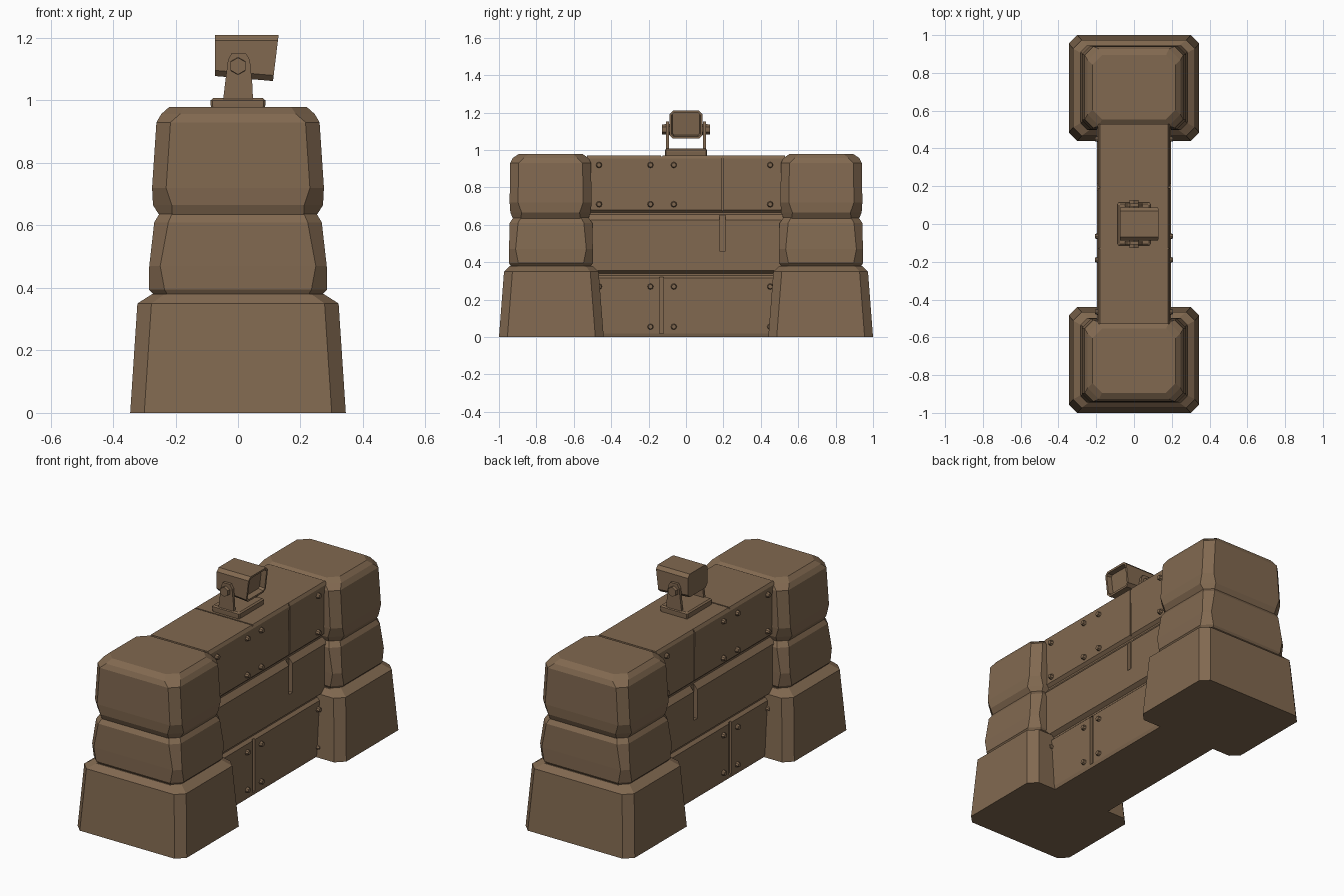
import bpy, bmesh, math
from mathutils import Matrix, Vector

if "Cube" in bpy.data.objects:
    bpy.data.objects.remove(bpy.data.objects["Cube"])

brown = bpy.data.materials.new("weathered brown")
brown.diffuse_color = (0.22, 0.14, 0.08, 1)
brown.use_nodes = True
brown.node_tree.nodes["Principled BSDF"].inputs["Base Color"].default_value = brown.diffuse_color


def finish(name, bm):
    bmesh.ops.recalc_face_normals(bm, faces=bm.faces)
    me = bpy.data.meshes.new(name)
    bm.to_mesh(me)
    bm.free()
    me.materials.append(brown)
    ob = bpy.data.objects.new(name, me)
    bpy.context.collection.objects.link(ob)
    return ob


def loft(name, rings, cy, sign):
    """Stack of chamfered rectangles: (z, half x, half y, corner cut)."""
    bm = bmesh.new()
    loops = []
    for z, hx, hy, c in rings:
        pts = [(hx, -hy + c), (hx, hy - c), (hx - c, hy), (-hx + c, hy),
               (-hx, hy - c), (-hx, -hy + c), (-hx + c, -hy), (hx - c, -hy)]
        loops.append([bm.verts.new((x, sign * (y + cy), z)) for x, y in pts])
    for a, b in zip(loops, loops[1:]):
        for i in range(8):
            j = (i + 1) % 8
            bm.faces.new((a[i], a[j], b[j], b[i]))
    bm.faces.new(loops[0])
    bm.faces.new(loops[-1])
    return finish(name, bm)


def extrude_y(name, pts, y0, y1):
    """Extrude an (x, z) outline along y."""
    bm = bmesh.new()
    a = [bm.verts.new((x, y0, z)) for x, z in pts]
    b = [bm.verts.new((x, y1, z)) for x, z in pts]
    n = len(pts)
    bm.faces.new(a)
    bm.faces.new(b)
    for i in range(n):
        bm.faces.new((a[i], a[(i + 1) % n], b[(i + 1) % n], b[i]))
    return finish(name, bm)


def box(name, loc, size, rot=None):
    bm = bmesh.new()
    m = Matrix.Translation(loc) @ (rot or Matrix()) @ Matrix.Diagonal((*size, 1))
    bmesh.ops.create_cube(bm, size=1, matrix=m)
    return finish(name, bm)


def stud(name, loc, axis, r1, r2, depth, sides):
    bm = bmesh.new()
    rot = Vector(axis).to_track_quat('Z', 'Y').to_matrix().to_4x4()
    bmesh.ops.create_cone(bm, cap_ends=True, segments=sides, radius1=r1, radius2=r2,
                          depth=depth, matrix=Matrix.Translation(loc) @ rot)
    return finish(name, bm)


def cut(target, cutter):
    mod = target.modifiers.new("cut", 'BOOLEAN')
    mod.operation = 'DIFFERENCE'
    mod.solver = 'EXACT'
    mod.object = cutter
    bpy.context.view_layer.objects.active = target
    bpy.ops.object.modifier_apply(modifier=mod.name)
    bpy.data.objects.remove(cutter)


# End pillars: flared foot, middle block, top block
for s, side in ((-1, "front"), (1, "back")):
    loft(side + "_pillar_foot", [
        (0, .345, .28, .045), (.35, .322, .253, .045), (.38, .275, .222, .04)], .72, s)
    loft(side + "_pillar_middle", [
        (.37, .262, .208, .04), (.395, .285, .224, .05), (.47, .284, .224, .035),
        (.61, .268, .221, .045), (.64, .25, .2, .04)], .722, s)
    loft(side + "_pillar_top", [
        (.63, .25, .2, .04), (.665, .272, .215, .06), (.72, .275, .219, .045),
        (.93, .261, .216, .045), (.957, .245, .203, .06), (.979, .22, .17, .05)], .724, s)

# Wall between the pillars, with two long grooves
half = [(.185, 0), (.19, .02), (.19, .315), (.174, .33), (.174, .34), (.197, .355),
        (.197, .625), (.172, .655), (.172, .665), (.188, .68), (.19, .955), (.18, .972)]
wall = extrude_y("wall", half + [(-x, z) for x, z in reversed(half)], -.53, .53)

# Panel seams, notches and chipped top edges
for s in (-1, 1):
    cut(wall, box("cutter", (s * .2, -.13, .17), (.05, .022, .3)))
    cut(wall, box("cutter", (s * .2, .195, .56), (.05, .032, .2)))
    cut(wall, box("cutter", (s * .2, .195, .83), (.04, .007, .31)))
    cut(wall, box("cutter", (s * .215, -.09, .985), (.07, .15, .06),
                  Matrix.Rotation(s * .6, 4, 'Y') @ Matrix.Rotation(s * .12, 4, 'Z')))
cut(wall, box("cutter", (0, -.13, .975), (.5, .007, .02)))

# Panel bolts
for s in (-1, 1):
    for z in (.055, .27, .71, .92):
        for y in (-.465, -.19, -.065, .45):
            stud("panel_bolt", (s * .196, y, z), (s, 0, 0), .017, .012, .02, 8)

# Sensor mount plate
loft("mount_plate", [(.968, .085, .112, .006), (.99, .088, .113, .006),
                     (1.0, .088, .113, .006), (1.007, .08, .105, .006)], 0, 1)

# Mount arms with hex pivots
arm = [(-.048, 1.0), (.048, 1.0), (.046, 1.05), (.038, 1.13), (.024, 1.152),
       (-.02, 1.152), (-.032, 1.13)]
for s in (-1, 1):
    extrude_y("mount_arm", arm, s * .092, s * .108)
    stud("pivot_bolt", (0, s * .105, 1.11), (0, s, 0), .03, .027, .045, 6)

# Sensor housing: hooded box, bevelled, with a recessed face on +x
housing = extrude_y("sensor_housing", [(-.073, 1.078), (.112, 1.062), (.13, 1.21), (-.073, 1.21)],
                    -.088, .088)
bm = bmesh.new()
bm.from_mesh(housing.data)
long_edges = [e for e in bm.edges
              if abs(e.verts[0].co.x - e.verts[1].co.x) > .1]
bmesh.ops.bevel(bm, geom=long_edges, offset=.018, segments=1, affect='EDGES')
bm.normal_update()
face = max(bm.faces, key=lambda f: f.calc_center_median().x)
bmesh.ops.inset_region(bm, faces=[face], thickness=.012)
bmesh.ops.inset_region(bm, faces=[face], thickness=.004, depth=-.03)
bm.to_mesh(housing.data)
bm.free()
